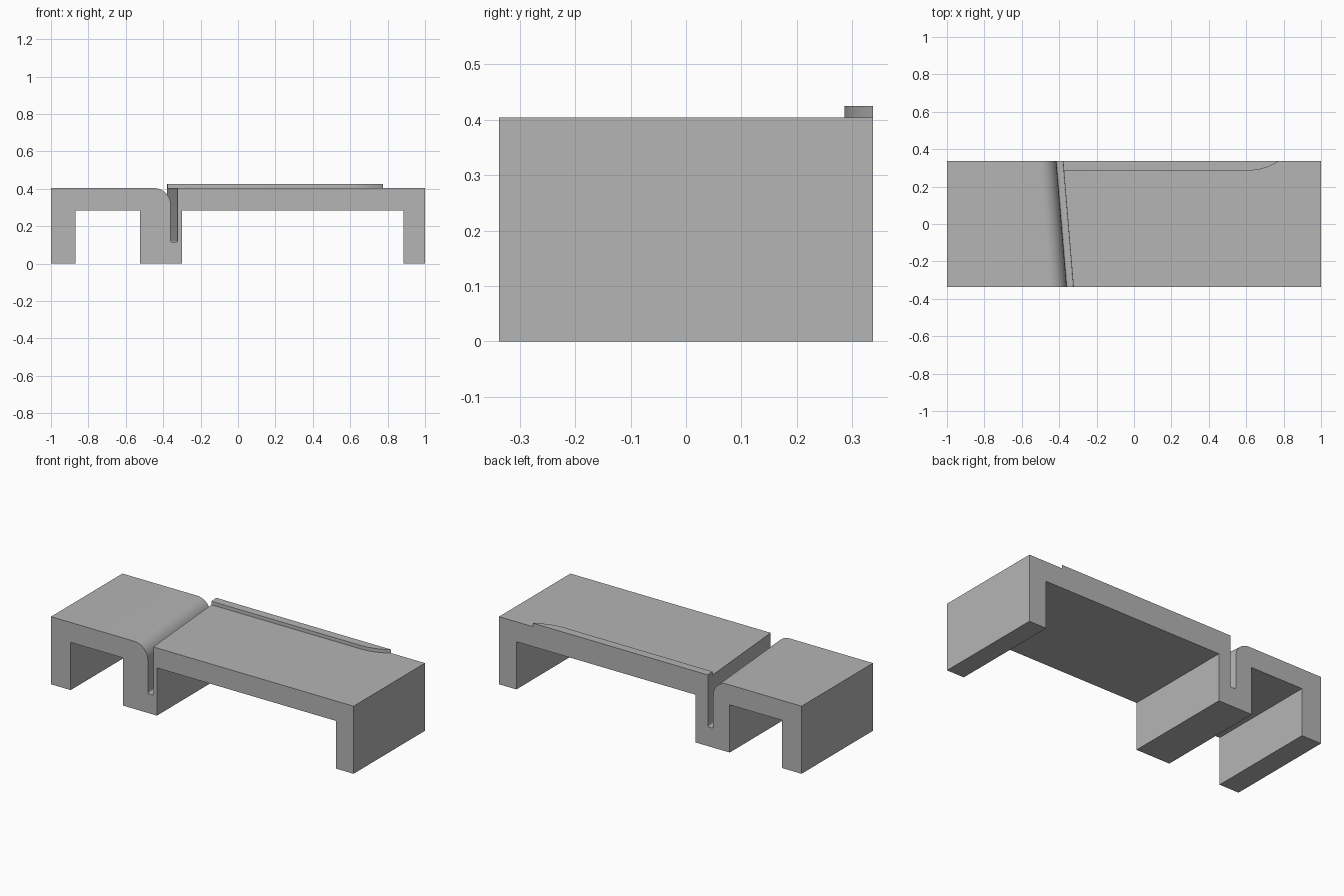
import bpy
import bmesh
from math import sin, cos, pi, radians

cube = bpy.data.objects.get("Cube")
if cube:
    bpy.data.objects.remove(cube, do_unlink=True)

DEPTH = 0.337      # half depth
TOP = 0.404        # deck height
UNDER = 0.285      # underside of the deck
SKEW = 0.056       # sideways drift of the groove from front to back

grey = bpy.data.materials.new("plain grey")
grey.use_nodes = True
grey.diffuse_color = (0.46, 0.46, 0.46, 1)
grey.node_tree.nodes["Principled BSDF"].inputs["Base Color"].default_value = (0.46, 0.46, 0.46, 1)


def arc(cx, cz, r, start, end, steps):
    """Points along a circular arc, angles in degrees."""
    angles = [radians(start + (end - start) * i / steps) for i in range(steps + 1)]
    return [(cx + r * cos(a), cz + r * sin(a)) for a in angles]


def finish(bm, name):
    bmesh.ops.recalc_face_normals(bm, faces=bm.faces)
    mesh = bpy.data.meshes.new(name)
    bm.to_mesh(mesh)
    bm.free()
    mesh.materials.append(grey)
    obj = bpy.data.objects.new(name, mesh)
    bpy.context.collection.objects.link(obj)
    bpy.ops.object.select_all(action='DESELECT')
    obj.select_set(True)
    bpy.context.view_layer.objects.active = obj
    bpy.ops.object.shade_smooth_by_angle(angle=radians(30))
    return obj


def loft(bm, first, second):
    """Solid between two matching outlines."""
    a = [bm.verts.new(p) for p in first]
    b = [bm.verts.new(p) for p in second]
    bm.faces.new(a)
    bm.faces.new(b)
    for i in range(len(a)):
        j = (i + 1) % len(a)
        bm.faces.new((a[i], a[j], b[j], b[i]))


# Body: straight legs, with a skewed groove rounded on its left lip
groove_l, groove_r, floor = -0.36, -0.324, 0.115
lip, fillet = 0.09, 0.008
groove = (arc(groove_l - lip, TOP - lip, lip, 90, 0, 14)
          + arc(groove_l + fillet, floor + fillet, fillet, 180, 270, 4)
          + arc(groove_r - fillet, floor + fillet, fillet, 270, 360, 4)
          + [(groove_r, TOP)])
right_leg = [(1, TOP), (1, 0), (0.885, 0), (0.885, UNDER)]
middle_leg = [(-0.30, UNDER), (-0.30, 0), (-0.525, 0), (-0.525, UNDER)]
left_leg = [(-0.87, UNDER), (-0.87, 0), (-1, 0), (-1, TOP)]
straight = right_leg + middle_leg + left_leg

bm = bmesh.new()
front = [(x, -DEPTH, z) for x, z in groove + straight]
back = ([(x - SKEW, DEPTH, z) for x, z in groove]
        + [(x, DEPTH, z) for x, z in straight])
loft(bm, front, back)
finish(bm, "bench_body")

# Raised rim along the back edge, curving out at its left end
rim_front, rim_top, over = 0.286, 0.425, 0.36


def wall_x(y):
    return groove_r - SKEW * (y + DEPTH) / (2 * DEPTH)


outline = [(wall_x(over), over), (wall_x(rim_front), rim_front)]
outline += arc(0.61, rim_front + 0.297, 0.297, -90, -49, 14)
bm = bmesh.new()
loft(bm, [(x, y, TOP) for x, y in outline], [(x, y, rim_top) for x, y in outline])
edges = [e for e in bm.edges
         if all(v.co.z > rim_top - 0.001 for v in e.verts)
         and min(v.co.y for v in e.verts) < DEPTH]
bmesh.ops.bevel(bm, geom=edges, offset=0.012, segments=5, profile=0.5,
                affect='EDGES', clamp_overlap=True)
# Trim the rim flush with the back
cut = bmesh.ops.bisect_plane(bm, geom=bm.verts[:] + bm.edges[:] + bm.faces[:],
                             plane_co=(0, DEPTH, 0), plane_no=(0, 1, 0), clear_outer=True)
bmesh.ops.holes_fill(bm, edges=[e for e in bm.edges if e.is_boundary], sides=0)
finish(bm, "back_rim")
